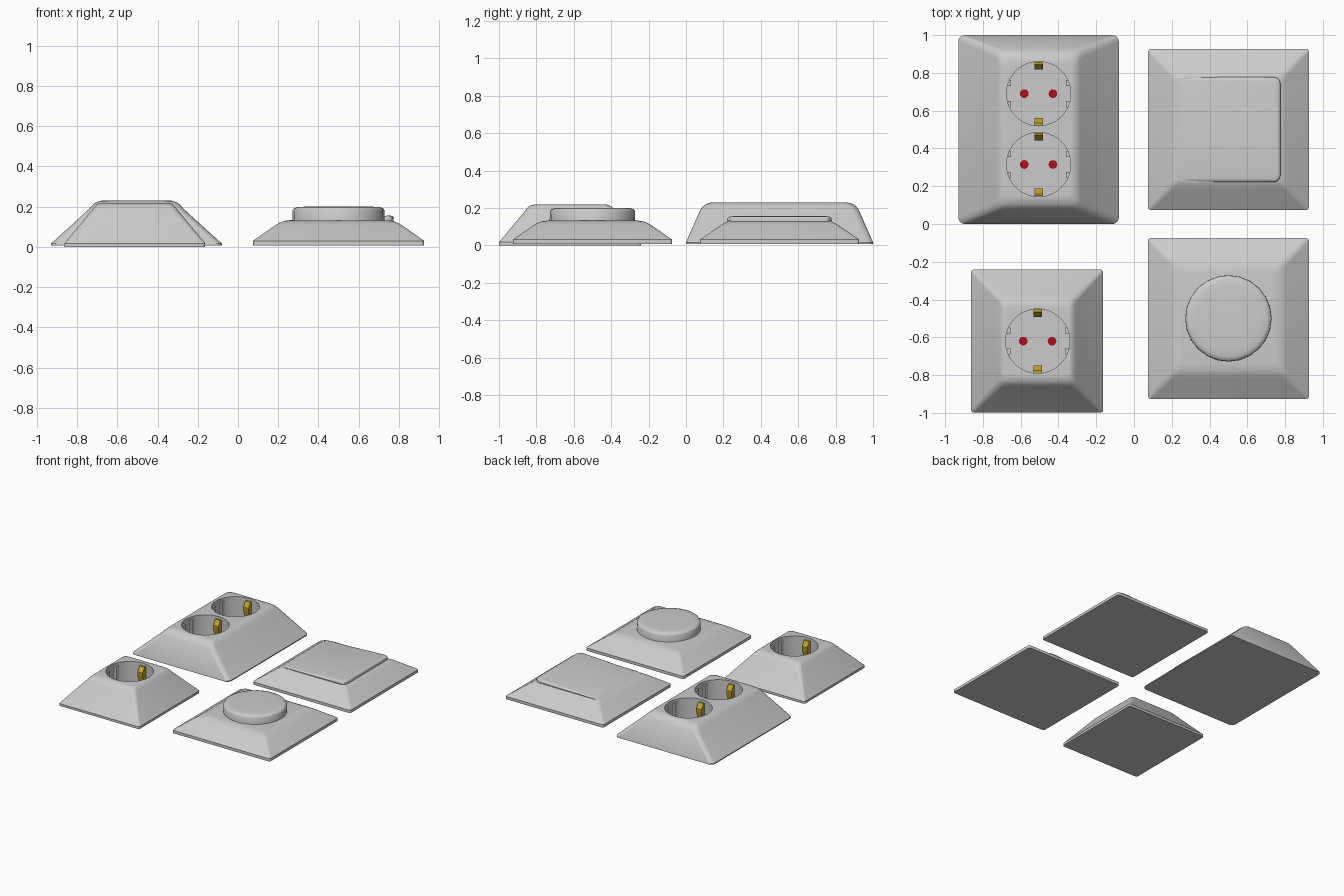
import bpy, bmesh
from math import pi, cos, sin, radians

if "Cube" in bpy.data.objects:
    bpy.data.objects.remove(bpy.data.objects["Cube"])


def material(name, rgb):
    m = bpy.data.materials.new(name)
    m.diffuse_color = (*rgb, 1)
    m.use_nodes = True
    m.node_tree.nodes["Principled BSDF"].inputs["Base Color"].default_value = m.diffuse_color
    return m


BRASS = material("brass", (0.55, 0.36, 0.03))
RED = material("dark_red", (0.4, 0.005, 0.01))


def finish(name, bm, mat=None, angle=30):
    bmesh.ops.recalc_face_normals(bm, faces=bm.faces)
    me = bpy.data.meshes.new(name)
    bm.to_mesh(me)
    bm.free()
    ob = bpy.data.objects.new(name, me)
    bpy.context.collection.objects.link(ob)
    if mat:
        me.materials.append(mat)
    smooth(ob, angle)
    return ob


def smooth(ob, angle=30):
    bpy.ops.object.select_all(action='DESELECT')
    ob.select_set(True)
    bpy.context.view_layer.objects.active = ob
    bpy.ops.object.shade_smooth_by_angle(angle=radians(angle))


def rounded_rect(w, d, r, seg=5):
    pts = []
    for k, (sx, sy) in enumerate([(1, 1), (-1, 1), (-1, -1), (1, -1)]):
        for i in range(seg + 1):
            a = (k + i / seg) * pi / 2
            pts.append((sx * (w / 2 - r) + r * cos(a), sy * (d / 2 - r) + r * sin(a)))
    return pts


def circle(r, n):
    return [(r * cos(2 * pi * i / n), r * sin(2 * pi * i / n)) for i in range(n)]


def loft(name, centre, rings, slope=0, mat=None, angle=30):
    """Skin a stack of (outline, z) rings; slope tilts them along x."""
    bm = bmesh.new()
    loops = [[bm.verts.new((centre[0] + x, centre[1] + y, z + slope * x)) for x, y in pts]
             for pts, z in rings]
    for a, b in zip(loops, loops[1:]):
        for i in range(len(a)):
            j = (i + 1) % len(a)
            bm.faces.new((a[i], a[j], b[j], b[i]))
    bm.faces.new(loops[0])
    bm.faces.new(loops[-1])
    return finish(name, bm, mat, angle)


def plate(name, centre, w, d, profile):
    """Bevelled cover: profile rows are x inset, y inset, corner radius, z."""
    return loft(name, centre, [(rounded_rect(w - 2 * ix, d - 2 * iy, r), z)
                               for ix, iy, r, z in profile])


def box(name, x0, x1, y0, y1, z0, z1):
    return loft(name, (0, 0), [([(x0, y0), (x1, y0), (x1, y1), (x0, y1)], z) for z in (z0, z1)])


def strip(name, x, y, sy, width, profile, mat):
    """Bent strip: closed (y, z) profile extruded along x."""
    bm = bmesh.new()
    f = bm.faces.new([bm.verts.new((x - width / 2, y + sy * py, pz)) for py, pz in profile])
    ext = bmesh.ops.extrude_face_region(bm, geom=[f])
    bmesh.ops.translate(bm, vec=(width, 0, 0),
                        verts=[v for v in ext['geom'] if isinstance(v, bmesh.types.BMVert)])
    if f.is_valid and len(bm.faces) < len(profile) + 2:
        bm.faces.new([v for v in f.verts])
    return finish(name, bm, mat)


WELL_R = 0.17


def outlet(body, label, cx, cy, floor, top):
    # Round recess cut in the cover
    cutter = loft(label + "_cutter", (cx, cy), [(circle(WELL_R, 48), floor), (circle(WELL_R, 48), 0.4)])
    mod = body.modifiers.new("well", 'BOOLEAN')
    mod.operation, mod.solver, mod.object = 'DIFFERENCE', 'EXACT', cutter
    bpy.context.view_layer.objects.active = body
    bpy.ops.object.modifier_apply(modifier=mod.name)
    bpy.data.objects.remove(cutter)
    smooth(body)
    for s, side in ((-1, "a"), (1, "b")):
        # Pin holes
        loft(f"{label}_pin_hole_{side}", (cx + s * 0.076, cy),
             [(circle(0.023, 20), floor - 0.005), (circle(0.023, 20), floor + 0.002)], mat=RED)
        # Guide ribs on the side walls
        for t in (-1, 1):
            xs = sorted((cx + s * 0.145, cx + s * 0.163))
            yc = cy + t * 0.056
            box(f"{label}_guide_rib_{side}{t}", *xs, yc - 0.016, yc + 0.016, floor - 0.004, top - 0.02)
        # Sprung earth contacts
        m = floor + 0.5 * (top - floor)
        strip(f"{label}_earth_clip_{side}", cx, cy, s, 0.045,
              [(0.168, floor), (0.158, floor), (0.128, m), (0.128, m + 0.03),
               (0.155, top - 0.02), (0.168, top - 0.02)], BRASS)


# Double socket
double = plate("double_socket_cover", (-0.505, 0.5), 0.85, 1.0, [
    (0, 0, 0.035, 0.008), (0, 0, 0.035, 0.016), (0.188, 0.075, 0.04, 0.187),
    (0.205, 0.088, 0.04, 0.206), (0.222, 0.107, 0.04, 0.221), (0.245, 0.135, 0.04, 0.229),
    (0.252, 0.15, 0.04, 0.23)])
for i, y in enumerate((0.69, 0.315)):
    outlet(double, f"double_outlet_{i + 1}", -0.505, y, 0.055, 0.23)

# Single socket
single = plate("single_socket_cover", (-0.513, -0.62), 0.70, 0.757, [
    (0, 0, 0.015, 0), (0, 0, 0.015, 0.018), (0.138, 0.138, 0.03, 0.185),
    (0.15, 0.15, 0.03, 0.201), (0.162, 0.165, 0.03, 0.212), (0.173, 0.185, 0.03, 0.218),
    (0.178, 0.195, 0.03, 0.219)])
outlet(single, "single_outlet", -0.51, -0.62, 0.045, 0.219)

# Low square covers for the two switches
LOW = [(0, 0, 0.015, 0.008), (0, 0, 0.015, 0.03), (0.11, 0.11, 0.025, 0.107),
       (0.13, 0.13, 0.025, 0.119), (0.15, 0.15, 0.025, 0.127)]
switch = plate("switch_cover", (0.5, 0.5), 0.852, 0.852, LOW + [(0.18, 0.145, 0.025, 0.132)])
dimmer = plate("dimmer_cover", (0.5, -0.5), 0.852, 0.852, LOW + [(0.18, 0.18, 0.025, 0.132)])

# Tilted rocker button
loft("rocker_button", (0.5, 0.5), [
    (rounded_rect(0.54, 0.55, 0.035), 0.105), (rounded_rect(0.55, 0.555, 0.035), 0.134),
    (rounded_rect(0.54, 0.545, 0.033), 0.141), (rounded_rect(0.515, 0.52, 0.03), 0.144)],
    slope=0.046, angle=50)

# Dimmer knob
loft("dimmer_knob", (0.5, -0.5), [
    (circle(0.229, 24), 0.11), (circle(0.228, 24), 0.182), (circle(0.222, 24), 0.192),
    (circle(0.205, 24), 0.198), (circle(0.17, 24), 0.2)], angle=50)
